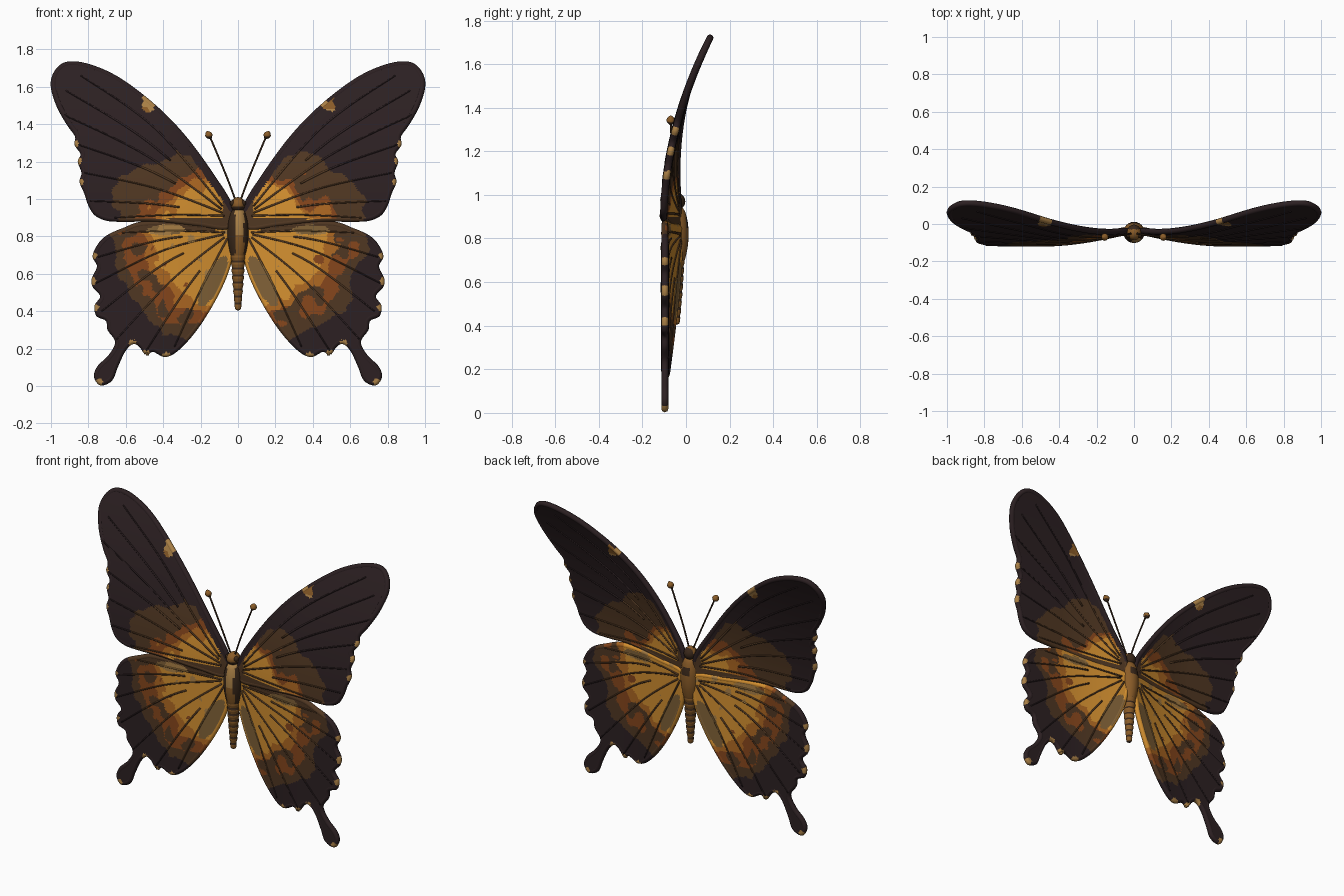
import bpy, bmesh, math
from mathutils import Vector, noise
from mathutils.geometry import delaunay_2d_cdt

if "Cube" in bpy.data.objects:
    bpy.data.objects.remove(bpy.data.objects["Cube"])

# ---- flat colours (sRGB bytes turned into linear values)
COLOURS = [("dark_umber", 44, 32, 34), ("dark_brown", 80, 55, 34), ("rust", 134, 70, 28),
           ("gold", 212, 144, 48), ("tan", 170, 128, 70), ("beige_brown", 128, 97, 55),
           ("orange", 174, 104, 34), ("body_brown", 58, 40, 26), ("bronze", 138, 92, 40)]
DARK, BROWN, RUST, GOLD, TAN, BEIGE, ORANGE, BODY, BRONZE = range(9)


def linear(c):
    c /= 255
    return c / 12.92 if c <= 0.04045 else ((c + 0.055) / 1.055) ** 2.4


MATS = []
for name, *rgb in COLOURS:
    m = bpy.data.materials.new(name)
    m.diffuse_color = (*[linear(c) for c in rgb], 1)
    m.use_nodes = True
    m.node_tree.nodes["Principled BSDF"].inputs["Base Color"].default_value = m.diffuse_color
    MATS.append(m)

# ---- wing outlines for the right side, clockwise (x, z)
FORE = [(.03, .96), (.13, 1.13), (.28, 1.335), (.44, 1.50), (.63, 1.645), (.79, 1.718), (.91, 1.733),
        (.975, 1.69), (1.0, 1.61), (.97, 1.50), (.915, 1.40), (.87, 1.335), (.872, 1.29), (.84, 1.24),
        (.855, 1.20), (.835, 1.14), (.845, 1.09), (.82, 1.03), (.80, .97), (.765, .915), (.70, .885),
        (.60, .88), (.44, .88), (.22, .855), (.05, .84)]
HIND = [(.03, .85), (.22, .87), (.49, .88), (.61, .845), (.72, .79), (.775, .70), (.752, .64), (.78, .575),
        (.775, .53), (.735, .48), (.765, .43), (.755, .375), (.705, .35), (.695, .30), (.655, .235),
        (.69, .165), (.75, .105), (.768, .05), (.735, .005), (.675, .03), (.645, .10), (.605, .185),
        (.565, .225), (.53, .215), (.49, .165), (.455, .185), (.385, .157), (.305, .205), (.20, .33),
        (.09, .52), (.03, .69)]
SPOTS = [(.872, 1.29), (.855, 1.20), (.845, 1.09), (.775, .70), (.78, .56), (.765, .42), (.565, .225),
         (.49, .17), (.385, .16), (.745, .02)]
HALF, RIM = .014, .0165      # half thickness of the sheet, radius of the rim


def spline(pts, closed, steps=6):
    """Smooth curve through the points."""
    pts = [Vector(p) for p in pts]
    n, out = len(pts), []
    for i in range(n if closed else n - 1):
        a, b, c, d = [pts[(i + k) % n] if closed else pts[min(max(i + k, 0), n - 1)] for k in (-1, 0, 1, 2)]
        for s in range(steps):
            t = s / steps
            out.append(b + (c - a) * (t / 2) + (a * 2 - b * 5 + c * 4 - d) * (t * t / 2)
                       + (b * 3 - a - c * 3 + d) * (t ** 3 / 2))
    return out if closed else out + [pts[-1]]


def surface_y(x, z, hind):
    """Depth of the wing sheet: dished outwards, tip swept back."""
    y = -.03 - .073 * math.sin(math.pi / 2 * min(1, abs(x) / .5))
    t = max(0, z - .88)
    return y + (.006 if hind else .29 * t * t + .01 * t)


def wing_colour(c, hind):
    """Blotchy zones around the wing root."""
    x, z, a = c.x, c.z, abs(c.x)
    back, seed = c.y > surface_y(x, z, hind), (3.3 if x > 0 else 8.1)
    n = .12 * noise.noise(Vector((a * 6 + seed, z * 6, hind * 5))) \
        + .06 * noise.noise(Vector((a * 17, z * 17, seed)))
    if any(math.hypot(a - p, z - q) < .022 for p, q in SPOTS):
        return TAN
    if hind:
        u, v = (a - .135) * .46 - (z - .56) * .89, (a - .135) * .89 + (z - .56) * .46
        if (u / .15) ** 2 + (v / .045) ** 2 < 1:
            return BEIGE
        if ((a - .39) / .1) ** 2 + ((z - .835) / .028) ** 2 < 1 + n * 5:
            return TAN if n > 0 else BEIGE
        d = math.hypot(a - .05, z - .85) + n * .6
        if d > .64:
            return DARK
        if d > .58 or (z > .825 and a > .12 and not back):
            return BROWN
        if d > .48:
            return RUST if noise.noise(Vector((a * 13, z * 13, seed))) > -.08 else BROWN
        if noise.noise(Vector((a * 14 + 5, z * 14, seed))) > .42:
            return TAN if d < .36 else RUST
        return ORANGE if d > .43 else GOLD
    if ((a - .485) + (z - 1.5) * .8) ** 2 / .0022 + ((z - 1.5) - (a - .485) * .3) ** 2 / .002 < 1 + n * 12:
        return TAN if noise.noise(Vector((a * 25, z * 25, seed))) > -.1 else BRONZE
    if z > .875 + 1.4 * a:
        return DARK
    if (a / .67) ** 3 + (abs(z - .88) / .36) ** 3 > (1 - n) ** 3:
        return DARK
    r = math.hypot(a / .67, (z - .88) / .36) + n * 1.8 + (.14 if back else 0)
    if r > .76 or a < .08 or z < .895:
        return BROWN
    return RUST if r > .65 else ORANGE if r > .56 else GOLD


def finish(bm, name, colour):
    """Turn a bmesh into a smooth object, colouring faces by rule."""
    for f in bm.faces:
        f.material_index = colour(f.calc_center_median())
        f.smooth = True
    me = bpy.data.meshes.new(name)
    bm.to_mesh(me)
    bm.free()
    for m in MATS:
        me.materials.append(m)
    ob = bpy.data.objects.new(name, me)
    bpy.context.collection.objects.link(ob)
    return ob


def tube(bm, pts, radius, closed=False, sides=8):
    n, rings = len(pts), []
    for i, p in enumerate(pts):
        nxt, prv = (pts[(i + 1) % n], pts[i - 1]) if closed else (pts[min(i + 1, n - 1)], pts[max(i - 1, 0)])
        t = (nxt - prv).normalized()
        b = Vector((0, 1, 0))
        b = (b - t * b.dot(t)).normalized()
        c = t.cross(b)
        rings.append([bm.verts.new(p + (b * math.cos(k) + c * math.sin(k)) * radius(i / n))
                      for k in [2 * math.pi * j / sides for j in range(sides)]])
    for i in range(n if closed else n - 1):
        for j in range(sides):
            q, w = rings[i], rings[(i + 1) % n]
            bm.faces.new((q[j], q[(j + 1) % sides], w[(j + 1) % sides], w[j]))
    if not closed:
        bm.faces.new(rings[0])
        bm.faces.new(rings[-1])
    bmesh.ops.recalc_face_normals(bm, faces=bm.faces)


def wing(name, outline, hind, side, veins, root):
    loop = spline([(x, z, 0) for x, z in outline], True)
    n = len(loop)
    flat = []
    for i, p in enumerate(loop):                      # inset by the rim radius
        t = (loop[(i + 1) % n] - loop[i - 1]).normalized()
        flat.append(Vector((side * (p.x + t.y * (RIM - .002)), p.y - t.x * (RIM - .002))))
    # sheet: outline filled with a fine staggered lattice, front and back skins
    step = .012
    grid = [Vector((side * step * (i + .5 * (j % 2)), j * step * .87)) for i in range(86) for j in range(170)]
    edges = [(i, (i + 1) % n) for i in range(n)]
    pts, _, tris, *_ = delaunay_2d_cdt(flat + grid, edges, [], 1, 1e-5)
    bm = bmesh.new()
    for s in (-1, 1):
        vs = [bm.verts.new((p.x, surface_y(p.x, p.y, hind) + s * HALF, p.y)) for p in pts]
        for t in tris:
            f = bm.faces.new([vs[k] for k in t])
            f.normal_update()
            if f.normal.y * s < 0:
                f.normal_flip()
    bmesh.ops.delete(bm, geom=[v for v in bm.verts if not v.link_faces], context='VERTS')
    rule = lambda c: wing_colour(c, hind)
    finish(bm, name, rule)
    # rounded rim
    bm = bmesh.new()
    tube(bm, [Vector((p.x, surface_y(p.x, p.y, hind), p.y)) for p in flat], lambda t: RIM, True)
    finish(bm, name + "_rim", rule)
    # raised veins on both faces, every second one branching off further out
    bm = bmesh.new()
    for i, (ex, ez, bend) in enumerate(veins):
        mid = ((root[0] + ex) / 2, (root[1] + ez) / 2 + bend)
        path = spline([root, mid, (ex, ez)], False, 12)[9 if i % 2 else 2:]
        for off in (-HALF, HALF):
            tube(bm, [Vector((side * p.x, surface_y(p.x, p.y, hind) + off, p.y)) for p in path],
                 lambda t: .0058 - .002 * t, sides=6)
    finish(bm, name + "_veins", lambda c: BROWN if rule(c) in (GOLD, ORANGE, RUST) else rule(c))


FORE_VEINS = [(.84, 1.66, .09), (.92, 1.58, .06), (.93, 1.45, .05), (.85, 1.29, .04), (.82, 1.14, .03),
              (.79, .99, .02), (.66, .90, .01)]
HIND_VEINS = [(.62, .82, .01), (.75, .69, .03), (.76, .55, .04), (.73, .40, .05), (.65, .25, .04),
              (.49, .19, .03), (.34, .21, .02)]
for side, label in ((1, "right"), (-1, "left")):
    wing(label + "_forewing", FORE, 0, side, FORE_VEINS, (.04, .91))
    wing(label + "_hindwing", HIND, 1, side, HIND_VEINS, (.04, .82))
    # antenna and its club
    bm = bmesh.new()
    tube(bm, spline([(side * .012, -.05, .99), (side * .065, -.06, 1.13), (side * .155, -.07, 1.345)], False, 10),
         lambda t: .005)
    finish(bm, label + "_antenna", lambda c: BODY)
    bm = bmesh.new()
    tube(bm, [Vector((side * (.145 + .022 * t / 8), -.07, 1.322 + .04 * t / 8)) for t in range(9)],
         lambda t: .004 + .016 * math.sin(math.pi * min(1, t * 1.12)), sides=12)
    finish(bm, label + "_antenna_club", lambda c: BRONZE if c.z > 1.335 else BODY)
    # eye
    bm = bmesh.new()
    bmesh.ops.create_uvsphere(bm, u_segments=16, v_segments=10, radius=.017)
    bmesh.ops.translate(bm, vec=(side * .026, -.058, .978), verts=bm.verts)
    finish(bm, label + "_eye", lambda c: BODY)


def lathe(name, profile, depth, colour):
    """Round body part about an upright axis; profile is (z, radius)."""
    bm = bmesh.new()
    tube(bm, [Vector((0, 0, z)) for z, r in profile], lambda t: profile[round(t * len(profile))][1], sides=24)
    for v in bm.verts:
        v.co.y = v.co.y * depth - .045
    finish(bm, name, colour)


def thorax_colour(c):
    if c.y < -.045:                                   # pale stripe down the front
        return (TAN if c.z > .8 else BRONZE) if abs(c.x - .008) < .024 else BODY
    return BODY if .85 < c.z < .9 and abs(c.x) < .03 else BRONZE


# ---- body
lathe("thorax", [(p.x, p.y) for p in spline([(.95, .018), (.925, .04), (.86, .055), (.78, .055),
                                             (.71, .042), (.68, .03)], False)], 1.0, thorax_colour)
rings = [(.71 - .3 * i / 48, (.038 - .022 * (i / 48) ** 1.3) * (.9 + .14 * abs(math.sin(math.pi * i / 6))))
         for i in range(49)] + [(.405, .006)]
lathe("abdomen", rings, 1.0, lambda c: BODY if ((.71 - c.z) / .0375) % 1 < .35 else BRONZE)
lathe("head", [(.97 + .04 * math.cos(math.pi * (i + .2) / 14.4), .038 * math.sin(math.pi * (i + .2) / 14.4))
               for i in range(15)], 1.1, lambda c: BRONZE if c.z > .96 and c.y < -.03 else BODY)
